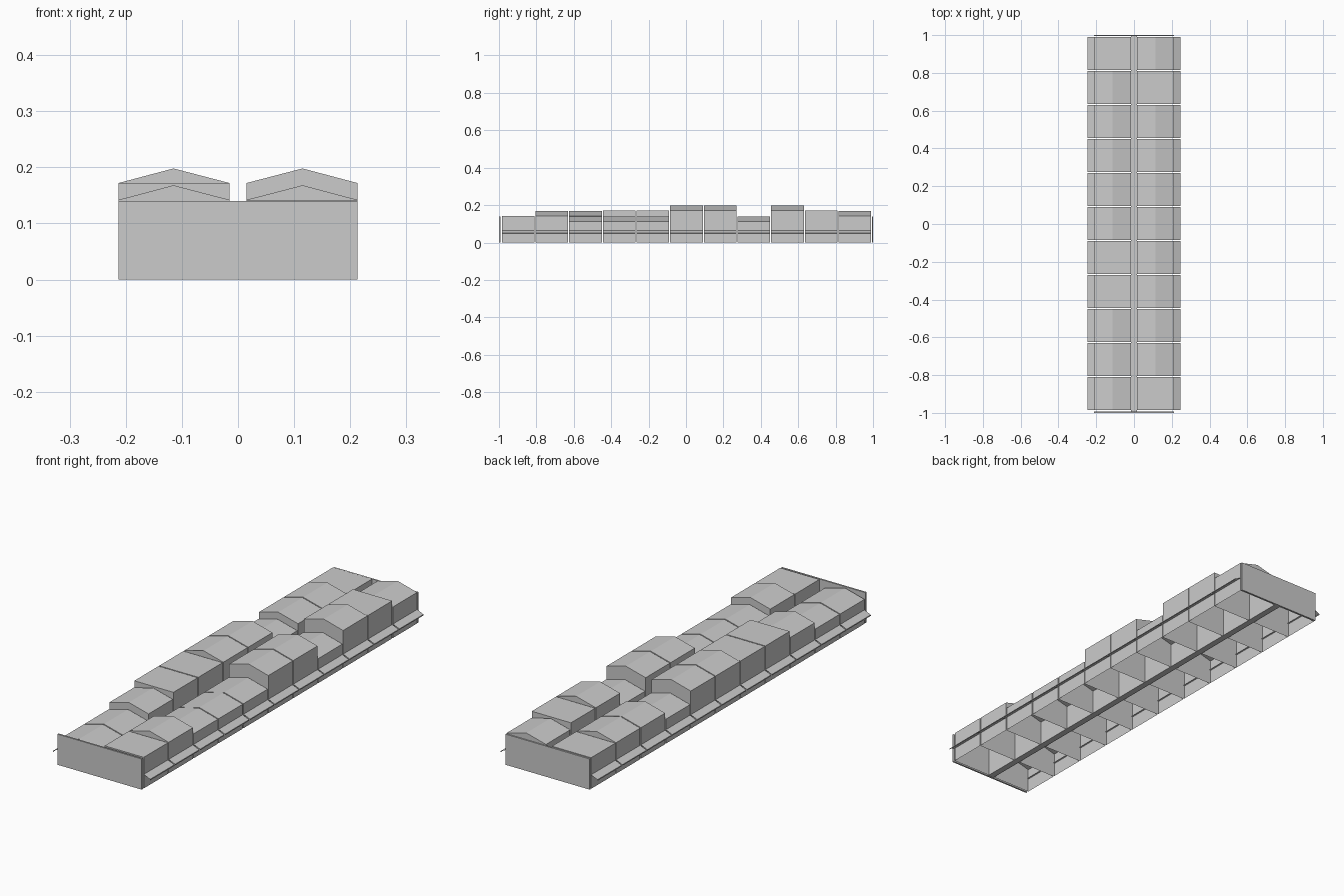
import bpy, bmesh

cube = bpy.data.objects.get("Cube")
if cube:
    bpy.data.objects.remove(cube, do_unlink=True)

grey = bpy.data.materials.new("plain_grey")
grey.use_nodes = True
grey.diffuse_color = (0.6, 0.6, 0.6, 1)
grey.node_tree.nodes["Principled BSDF"].inputs["Base Color"].default_value = (0.6, 0.6, 0.6, 1)

INNER, RIDGE, OUTER = 0.015, 0.115, 0.213
RISE, PITCH, GAP, START = 0.026, 0.18, 0.005, -0.985


def sweep(name, profile, y0, y1, caps=False):
    """Extrude an open x-z profile along y, optionally closing both ends."""
    bm = bmesh.new()
    near = [bm.verts.new((x, y0, z)) for x, z in profile]
    far = [bm.verts.new((x, y1, z)) for x, z in profile]
    for i in range(len(profile) - 1):
        bm.faces.new((near[i], near[i + 1], far[i + 1], far[i]))
    if caps:
        bm.faces.new(near[::-1])
        bm.faces.new(far)
    bmesh.ops.recalc_face_normals(bm, faces=bm.faces)
    mesh = bpy.data.meshes.new(name)
    bm.to_mesh(mesh)
    bm.free()
    mesh.materials.append(grey)
    obj = bpy.data.objects.new(name, mesh)
    bpy.context.collection.objects.link(obj)
    return obj


def box_profile(half, z0, z1):
    return [(-half, z0), (half, z0), (half, z1), (-half, z1), (-half, z0)]


# Storeys per house from front to back; lower case = gabled roof, upper case = flat roof
EAVES = {"a": 0.112, "b": 0.142, "c": 0.172}
ROWS = {1: "BbaaaccacCb", -1: "aabCCccabbB"}

for side, row in ROWS.items():
    label = "left" if side > 0 else "right"
    for i, kind in enumerate(row):
        y0 = START + i * PITCH
        y1 = y0 + PITCH - GAP
        eave = EAVES[kind.lower()]
        # House shell, open underneath
        profile = [(side * INNER, 0), (side * INNER, eave)]
        if kind.islower():
            profile.append((side * RIDGE, eave + RISE))
        profile += [(side * OUTER, eave), (side * OUTER, 0)]
        sweep(f"{label}_house_{i + 1}", profile, y0, y1, caps=True)
        # Sloping awning sheet with a small lip
        sweep(f"{label}_awning_{i + 1}",
              [(side * 0.208, 0.066), (side * 0.245, 0.05), (side * 0.245, 0.045)], y0, y1)

# Alley floor between the two rows
sweep("alley_floor", [(-INNER, 0.001), (INNER, 0.001)], -0.995, 0.995)

# End walls
for name, y0, y1 in (("front_end_wall", -1, -0.992), ("back_end_wall", 0.994, 1)):
    wall = sweep(name, box_profile(OUTER, 0, 0.14)[:-1], y0, y1, caps=True)
    bm = bmesh.new()
    bm.from_mesh(wall.data)
    bmesh.ops.holes_fill(bm, edges=[e for e in bm.edges if e.is_boundary])
    bmesh.ops.recalc_face_normals(bm, faces=bm.faces)
    bm.to_mesh(wall.data)
    bm.free()
